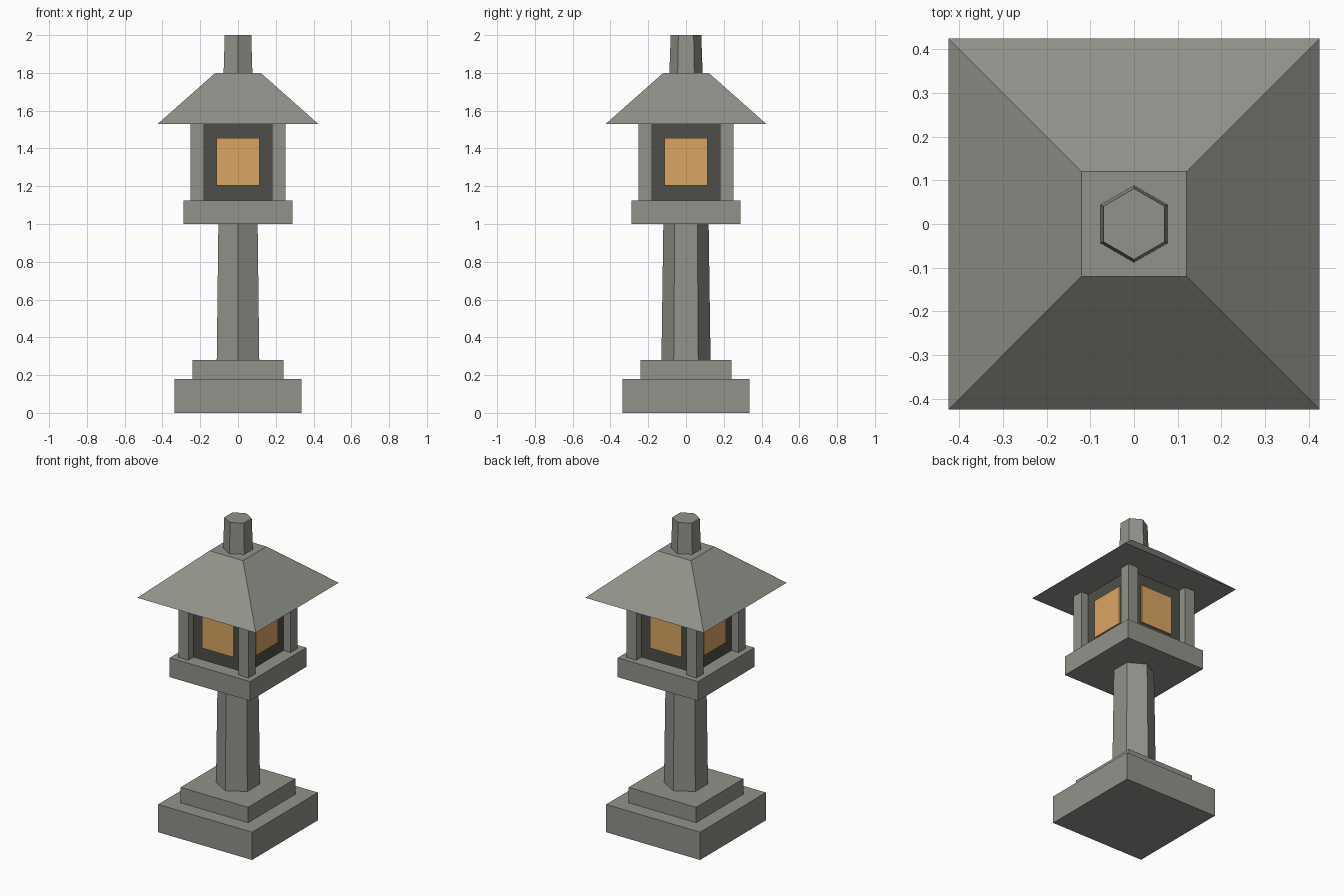
import bpy
import math

cube = bpy.data.objects.get("Cube")
if cube:
    bpy.data.objects.remove(cube, do_unlink=True)


def material(name, rgb):
    mat = bpy.data.materials.new(name)
    mat.use_nodes = True
    color = (*rgb, 1)
    mat.diffuse_color = color
    mat.node_tree.nodes["Principled BSDF"].inputs["Base Color"].default_value = color
    return mat


stone = material("weathered stone", (0.28, 0.29, 0.255))
dark = material("dark chamber", (0.075, 0.078, 0.065))
glow = material("amber pane", (0.70, 0.38, 0.12))


def finish(name, mat):
    obj = bpy.context.object
    obj.name = name
    obj.data.materials.append(mat)
    return obj


def box(name, mat, center, size):
    bpy.ops.mesh.primitive_cube_add(size=1, location=center)
    obj = finish(name, mat)
    obj.scale = size
    bpy.ops.object.transform_apply(location=False, rotation=False, scale=True)
    return obj


def slab(name, mat, half, z0, z1):
    return box(name, mat, (0, 0, (z0 + z1) / 2), (2 * half, 2 * half, z1 - z0))


def taper(name, mat, sides, r0, r1, z0, z1, turn=0):
    bpy.ops.mesh.primitive_cone_add(vertices=sides, radius1=r0, radius2=r1, depth=z1 - z0,
                                    location=(0, 0, (z0 + z1) / 2), rotation=(0, 0, turn))
    return finish(name, mat)


# Stepped base and six-sided column, with corners facing front and back
slab("base", stone, 0.337, 0, 0.18)
slab("base_step", stone, 0.242, 0.18, 0.28)
taper("column", stone, 6, 0.13, 0.12, 0.28, 1.0)

# Lamp chamber on its platform
slab("platform", stone, 0.288, 1.0, 1.125)
slab("chamber", dark, 0.2, 1.125, 1.53)

# Corner posts
for x_name, x in (("left", 1), ("right", -1)):
    for y_name, y in (("front", -1), ("back", 1)):
        box(f"{y_name}_{x_name}_post", stone, (x * 0.216, y * 0.216, 1.3275), (0.072, 0.072, 0.405))

# One thin pane on each side
for i, side in enumerate(("front", "left", "back", "right")):
    angle = i * math.pi / 2
    pane = box(f"{side}_pane", glow, (0.204 * math.sin(angle), -0.204 * math.cos(angle), 1.33),
               (0.226, 0.009, 0.25))
    pane.rotation_euler.z = angle

# Square hipped roof and six-sided finial
root2 = math.sqrt(2)
taper("roof", stone, 4, 0.425 * root2, 0.12 * root2, 1.53, 1.8, math.pi / 4)
taper("finial", stone, 6, 0.088, 0.081, 1.8, 2.0)
